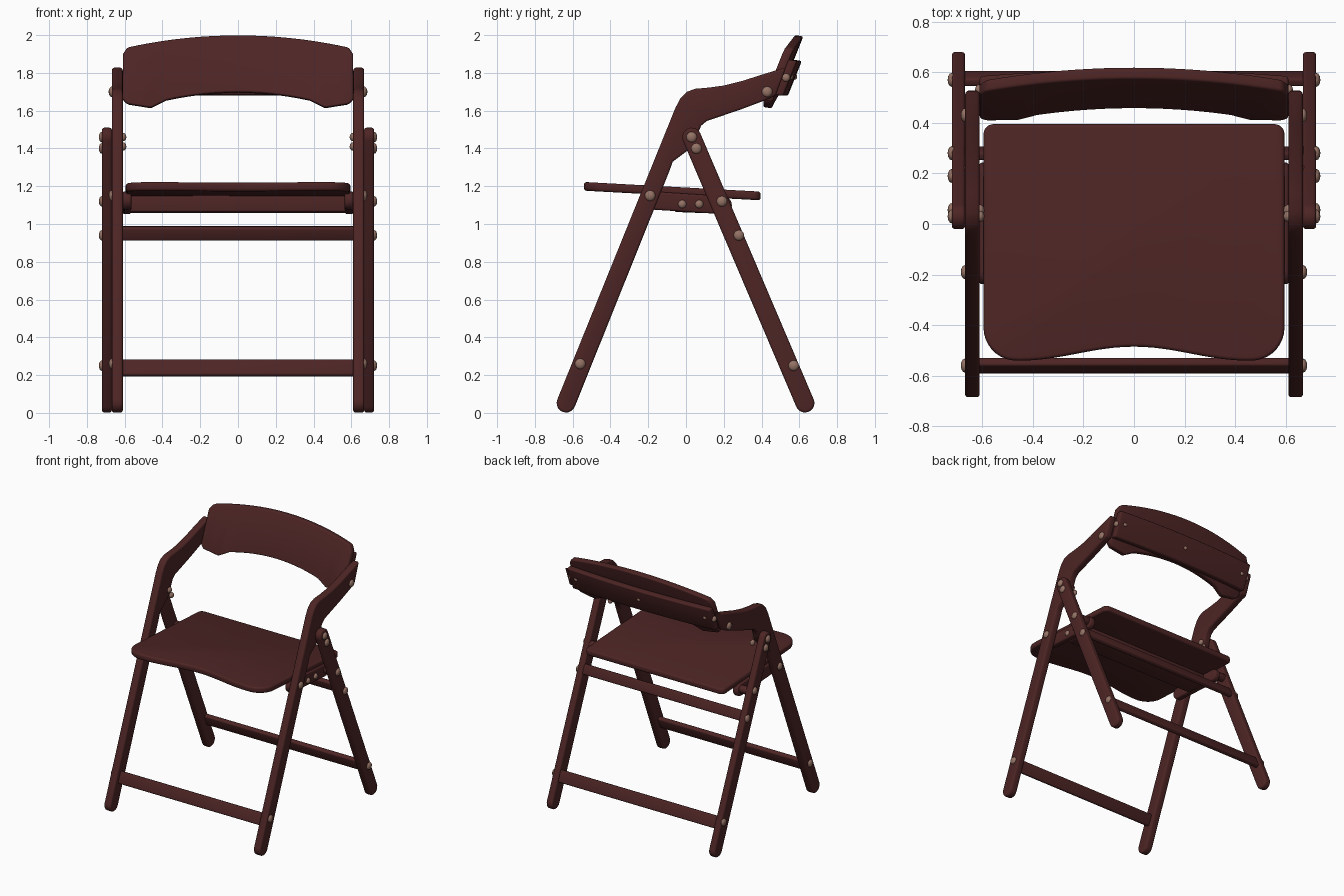
import bpy, bmesh, math
from mathutils import Vector

if "Cube" in bpy.data.objects:
    bpy.data.objects.remove(bpy.data.objects["Cube"])


def material(name, rgb):
    m = bpy.data.materials.new(name)
    m.diffuse_color = (*rgb, 1)
    m.use_nodes = True
    m.node_tree.nodes["Principled BSDF"].inputs["Base Color"].default_value = m.diffuse_color
    return m


WOOD = material("dark red wood", (0.075, 0.018, 0.018))
METAL = material("bolt metal", (0.30, 0.17, 0.13))


def finish(bm, name, mat, bevel=0.0):
    """Round the sharp edges and turn the bmesh into a smooth-shaded object."""
    bmesh.ops.recalc_face_normals(bm, faces=bm.faces)
    if bevel:
        sharp = [e for e in bm.edges if e.is_manifold and e.calc_face_angle() > 0.6]
        bmesh.ops.bevel(bm, geom=sharp, offset=bevel, segments=3, profile=0.5,
                        affect='EDGES', clamp_overlap=True)
    me = bpy.data.meshes.new(name)
    bm.to_mesh(me)
    bm.free()
    me.materials.append(mat)
    ob = bpy.data.objects.new(name, me)
    bpy.context.collection.objects.link(ob)
    bpy.ops.object.select_all(action='DESELECT')
    ob.select_set(True)
    bpy.context.view_layer.objects.active = ob
    bpy.ops.object.shade_smooth_by_angle(angle=math.radians(40))
    return ob


def prism(name, base, offset, bevel):
    """Extrude a closed outline of 3D points by an offset."""
    bm = bmesh.new()
    face = bm.faces.new([bm.verts.new(p) for p in base])
    ext = bmesh.ops.extrude_face_region(bm, geom=[face])
    bmesh.ops.translate(bm, vec=offset, verts=[v for v in ext["geom"] if isinstance(v, bmesh.types.BMVert)])
    return finish(bm, name, WOOD, bevel)


def side_plate(name, outline, x0, x1, bevel=0.012):
    return prism(name, [(x0, y, z) for y, z in outline], (x1 - x0, 0, 0), bevel)


def arc(c, r, a0, a1, n=10):
    return [(c[0] + r * math.cos(a0 + (a1 - a0) * i / n),
             c[1] + r * math.sin(a0 + (a1 - a0) * i / n)) for i in range(n + 1)]


def stadium(a, b, r):
    ang = math.atan2(b[1] - a[1], b[0] - a[0])
    h = math.pi / 2
    return arc(b, r, ang - h, ang + h) + arc(a, r, ang + h, ang + 3 * h)


def cross_bar(name, y, z, half, height, depth, tilt):
    """Bar along x; its height follows the lean of the legs."""
    c, s = math.cos(tilt), math.sin(tilt)
    pts = [(y + u * c + v * s, z - u * s + v * c) for u, v in
           ((-depth / 2, -height / 2), (depth / 2, -height / 2),
            (depth / 2, height / 2), (-depth / 2, height / 2))]
    return side_plate(name, pts, -half, half, 0.01)


def bolt(x, y, z, r=0.027, along='x'):
    bm = bmesh.new()
    bmesh.ops.create_uvsphere(bm, u_segments=12, v_segments=8, radius=1)
    s = (0.017, r, r) if along == 'x' else (r, 0.012, r)
    bmesh.ops.scale(bm, vec=s, verts=bm.verts)
    bmesh.ops.translate(bm, vec=(x, y, z), verts=bm.verts)
    return finish(bm, "bolt", METAL)


# Front leg with the armrest bent out of its top
lean = math.atan(0.416)
front_outline = arc((-0.635, 0.052), 0.05, math.pi - lean, 2 * math.pi - lean) + [
    (-0.088, 1.28), (-0.07, 1.33), (0.01, 1.39), (0.05, 1.43), (0.065, 1.485), (0.08, 1.52),
    (0.11, 1.545), (0.16, 1.562), (0.30, 1.61), (0.42, 1.655), (0.475, 1.68), (0.53, 1.83),
    (0.40, 1.79), (0.30, 1.758), (0.20, 1.733), (0.12, 1.722), (0.05, 1.716), (0.005, 1.70),
    (-0.03, 1.665), (-0.056, 1.615)]

for s, side in ((1, "right"), (-1, "left")):
    side_plate(side + "_front_leg", front_outline, s * 0.61, s * 0.668)
    side_plate(side + "_back_leg", stadium((0.63, 0.052), (0.03, 1.46), 0.05), s * 0.668, s * 0.72)
    # Rail and pivot spacer carrying the seat
    side_plate(side + "_seat_rail", stadium((-0.19, 1.125), (0.195, 1.1), 0.048), s * 0.565, s * 0.612)
    side_plate(side + "_pivot_spacer", arc((0.2, 1.11), 0.03, 0, 2 * math.pi * 11 / 12, 11),
               s * 0.60, s * 0.68, 0.003)
    # Bolt heads
    for x, places in ((0.668, ((-0.56, 0.26), (-0.19, 1.15), (0.43, 1.70))),
                      (0.72, ((0.03, 1.46), (0.055, 1.40), (0.28, 0.94), (0.57, 0.25), (0.19, 1.12))),
                      (0.612, ((-0.02, 1.105), (0.07, 1.105), (0.53, 1.775))),
                      (0.608, ((0.03, 1.46), (0.055, 1.41)))):
        for y, z in places:
            bolt(s * x, y, z, 0.022 if x < 0.65 else 0.028)

# Cross bars between the legs and under the seat
cross_bar("front_stretcher", -0.56, 0.237, 0.62, 0.09, 0.035, lean)
cross_bar("back_stretcher", 0.575, 0.237, 0.675, 0.09, 0.035, -lean)
cross_bar("upper_back_stretcher", 0.28, 0.95, 0.675, 0.075, 0.035, -lean)
cross_bar("seat_beam", 0.025, 1.103, 0.57, 0.085, 0.17, 0.04)

# Seat with a scooped front edge
W, N = 0.595, 24
seat = []
for i in range(N + 1):
    x = -0.45 + 0.9 * i / N
    seat.append((x, -0.485 - 0.055 * (1 - math.cos(math.pi * x / 0.45)) / 2))
right = arc((0.465, -0.41), 0.13, -math.pi / 2 + 0.15, 0, 8) + arc((0.555, 0.355), 0.04, 0, math.pi / 2, 6)
seat += right + [(-x, y) for x, y in reversed(right)]
prism("seat", [(x, y, 1.147 - 0.0545 * y) for x, y in seat], (0, 0, 0.046), 0.014)


# Curved backrest boards, lofted from four-corner sections along x
def back_y(x, z):
    return 0.575 + 0.4 * (z - 2) - 0.025 * (x / 0.6) ** 2


def curved_board(name, xs, top, bottom, y_off, depth):
    bm = bmesh.new()
    rows = []
    for x in xs:
        t, b = top(x), bottom(x)
        rows.append([bm.verts.new((x, back_y(x, z) + y_off + d, z - 0.15 * d))
                     for z, d in ((b, 0), (t, 0), (t, depth), (b, depth))])
    for p, q in zip(rows, rows[1:]):
        for k in range(4):
            bm.faces.new((p[k], p[(k + 1) % 4], q[(k + 1) % 4], q[k]))
    bm.faces.new(rows[0])
    bm.faces.new(rows[-1])
    return finish(bm, name, WOOD, 0.01)


def panel_top(x):
    x = abs(x)
    return 2.0 - 0.065 * (x / 0.59) ** 2 - max(0, x - 0.585) * 1.2


def panel_bottom(x):
    x = abs(x)
    if x < 0.38:
        return 1.70 - 0.042 * (x / 0.38) ** 2
    if x < 0.46:
        return 1.658 - 0.04 * (x - 0.38) / 0.08
    return 1.618 + 0.02 * (x - 0.46) / 0.125 + max(0, x - 0.585) * 0.8


half = [0.06 * i for i in range(1, 6)] + [0.34, 0.38, 0.42, 0.46, 0.52, 0.585, 0.61]
xs = [-x for x in reversed(half)] + [0] + half
curved_board("backrest_panel", xs, panel_top, panel_bottom, 0, 0.046)
curved_board("backrest_rail", xs, lambda x: 1.87, lambda x: 1.685, 0.044, 0.046)
for x in (-0.55, 0, 0.55):
    bolt(x, back_y(x, 1.78) + 0.09, 1.78, 0.015, 'y')
